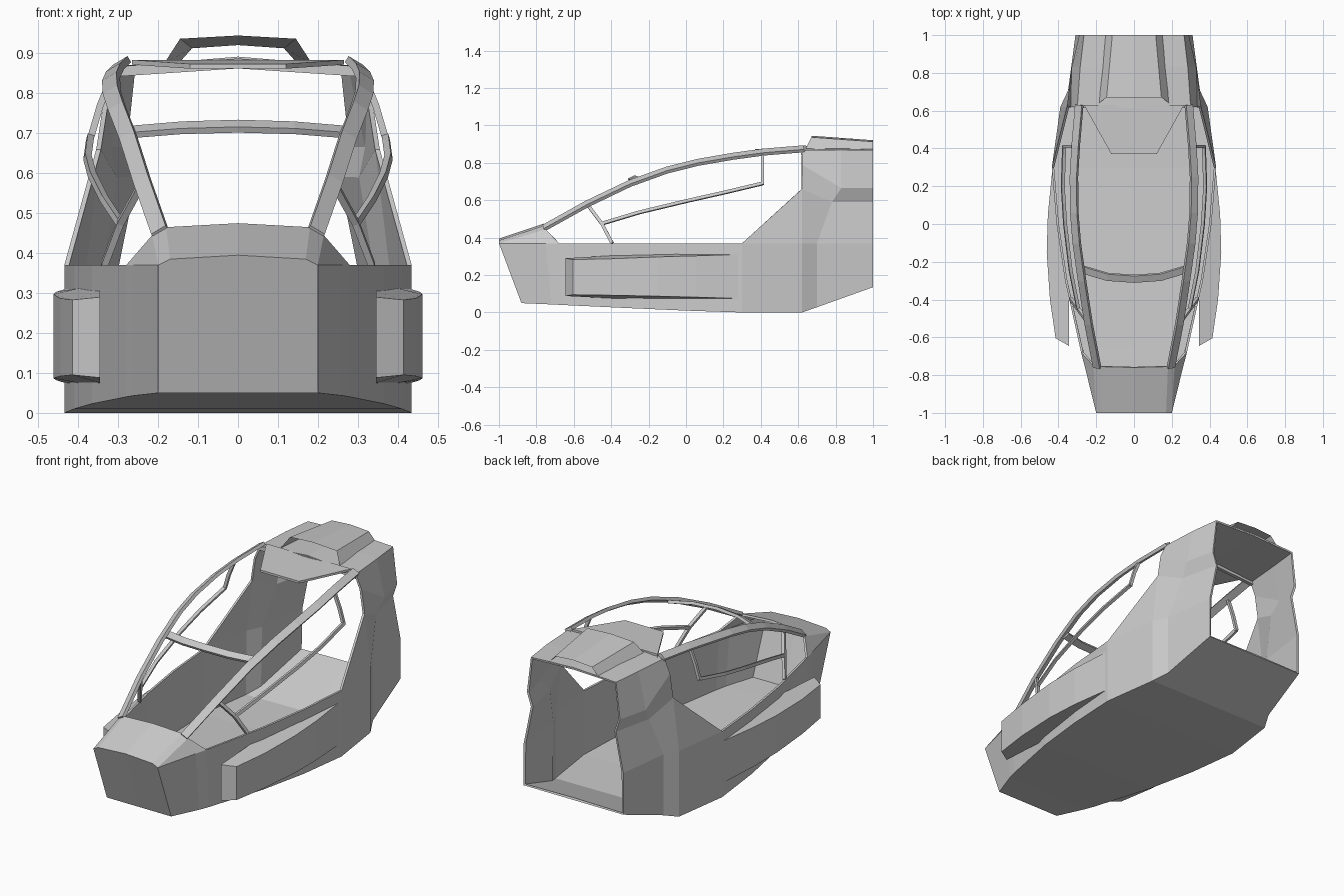
import bpy, bmesh
from mathutils import Vector

if "Cube" in bpy.data.objects:
    bpy.data.objects.remove(bpy.data.objects["Cube"])


def make(name, verts, faces, mirror=True, thick=0.0):
    bm = bmesh.new()
    vs = [bm.verts.new(v) for v in verts]
    for f in faces:
        bm.faces.new([vs[i] for i in f])
    bmesh.ops.remove_doubles(bm, verts=bm.verts, dist=0.0005)
    bmesh.ops.recalc_face_normals(bm, faces=bm.faces)
    low = min(bm.faces, key=lambda f: f.calc_center_median().z)
    if thick and low.normal.z > 0:
        bmesh.ops.reverse_faces(bm, faces=bm.faces)
    me = bpy.data.meshes.new(name)
    bm.to_mesh(me)
    bm.free()
    ob = bpy.data.objects.new(name, me)
    bpy.context.collection.objects.link(ob)
    if mirror:
        m = ob.modifiers.new("mirror", 'MIRROR')
        m.use_clip = True
    if thick:
        s = ob.modifiers.new("wall", 'SOLIDIFY')
        s.thickness = thick
        s.offset = -1
    return ob


def loft(name, rings, closed=True, caps=True, **kw):
    n = len(rings[0])
    verts = [p for r in rings for p in r]
    faces = []
    for i in range(len(rings) - 1):
        for j in range(n if closed else n - 1):
            k = (j + 1) % n
            faces.append((i * n + j, i * n + k, (i + 1) * n + k, (i + 1) * n + j))
    if caps:
        faces += [tuple(range(n)), tuple(range((len(rings) - 1) * n, len(rings) * n))]
    return make(name, verts, faces, **kw)


def bar(name, path, normal, w, h, mirror=True):
    """Rectangular bar: w across the path, h along the surface normal."""
    pts = [Vector(p) for p in path]
    rings = []
    for i, p in enumerate(pts):
        t = (pts[min(i + 1, len(pts) - 1)] - pts[max(i - 1, 0)]).normalized()
        side = t.cross(Vector(normal)).normalized()
        up = side.cross(t).normalized()
        rings.append([p + side * a * w / 2 + up * b * h / 2
                      for a, b in ((-1, -1), (1, -1), (1, 1), (-1, 1))])
    return loft(name, rings, mirror=mirror)


# Hull: stations of (shoulder y, bottom y, half width, bottom z)
S = [(-1, -.88, .20, .05), (-.75, -.72, .262, .043), (-.68, -.66, .28, .04),
     (-.3, -.3, .365, .023), (0, 0, .41, .01), (.3, .3, .435, 0),
     (.62, .62, .39, 0), (.70, .70, .35, .028), (1, 1, .31, .135)]
V, F = [], []
for yt, yb, x, zb in S:
    V += [(0, yb, zb), (x, yb, zb), (x, yt, .37)]
for i in range(len(S) - 1):
    a, b = 3 * i, 3 * i + 3
    F += [(a, b, b + 1, a + 1), (a + 1, b + 1, b + 2, a + 2)]


def add(*pts):
    k = len(V)
    V.extend(pts)
    return list(range(k, len(V)))


# nose panel and hood
h0 = add((.17, -1, .385), (0, -1, .395))
h1 = add((.215, -.75, .445), (.18, -.755, .465), (0, -.76, .475))
F += [(0, 1, 2, h0[0], h0[1]), (2, 5, h1[0]), (5, 8, h1[0]),
      (2, h1[0], h1[1], h0[0]), (h0[0], h1[1], h1[2], h0[1])]
# rear shell with side recess and roof
A = add((.355, .62, .66), (.335, .62, .79), (.30, .62, .867), (0, .62, .892))
B = add((.315, .78, .59), (.33, .83, .665), (.285, .83, .87), (0, .83, .886))
C = add((.265, 1, .59), (.29, 1, .665), (.265, 1, .868), (0, 1, .88))
sh = [3 * i + 2 for i in range(len(S))]
F += [(sh[5], sh[6], A[0]), (sh[6], sh[7], B[0], A[0]), (A[0], B[0], B[1], A[1]),
      (A[1], B[1], B[2], A[2]), (A[2], B[2], B[3], A[3]), (sh[7], sh[8], C[0], B[0])]
F += [(B[i], C[i], C[i + 1], B[i + 1]) for i in range(3)]
make("hull", V, F, thick=.012)

# Roof intake
loft("roof_intake", [
    [(0, .64, .88), (.185, .64, .875), (.145, .67, .937), (0, .67, .945)],
    [(0, 1, .87), (.155, 1, .868), (.115, 1, .913), (0, 1, .921)]], closed=False, caps=False)

# Sun visor plate
loft("visor", [[(x, y, z + dz) for x, y, z in
                ((-.265, .63, .872), (-.12, .37, .862), (.12, .37, .862), (.265, .63, .872))]
               for dz in (0, .012)], mirror=False)

# Side pods: plan outline (x, y, bottom z, top z)
P = [(.345, -.645, .088, .29), (.415, -.605, .095, .283), (.445, -.4, .092, .287),
     (.462, -.15, .087, .297), (.456, .05, .082, .303), (.433, .28, .075, .31),
     (.40, -.05, .075, .312), (.345, -.38, .075, .305)]
loft("side_pod", [[(x, y, a) for x, y, a, b in P], [(x, y, b) for x, y, a, b in P]])

# Canopy rails
bar("canopy_rail", [(.195, -.76, .452), (.24, -.53, .58), (.275, -.3, .69),
                    (.303, -.1, .762), (.316, .06, .802), (.318, .25, .835),
                    (.308, .42, .858), (.29, .63, .875)], (.6, 0, 1), .042, .018)

# Cross bar and rear header
bar("cross_bar", [(-.275, -.24, .703), (-.14, -.28, .714), (0, -.29, .718),
                  (.14, -.28, .714), (.275, -.24, .703)], (0, -.5, 1), .04, .016, mirror=False)
bar("roof_header", [(-.3, .625, .855), (0, .625, .875), (.3, .625, .855)],
    (0, 0, 1), .02, .025, mirror=False)

# Side window frame
bar("window_bar", [(.295, -.45, .475), (.335, -.25, .535), (.365, 0, .595),
                   (.377, .2, .64), (.37, .41, .69)], (1, 0, .3), .017, .017)
bar("window_rear_post", [(.37, .41, .685), (.345, .41, .77), (.312, .41, .85)],
    (1, 0, .4), .015, .017)
bar("window_front_post", [(.24, -.525, .575), (.295, -.45, .475), (.335, -.395, .37)],
    (1, -.3, .5), .018, .017)
